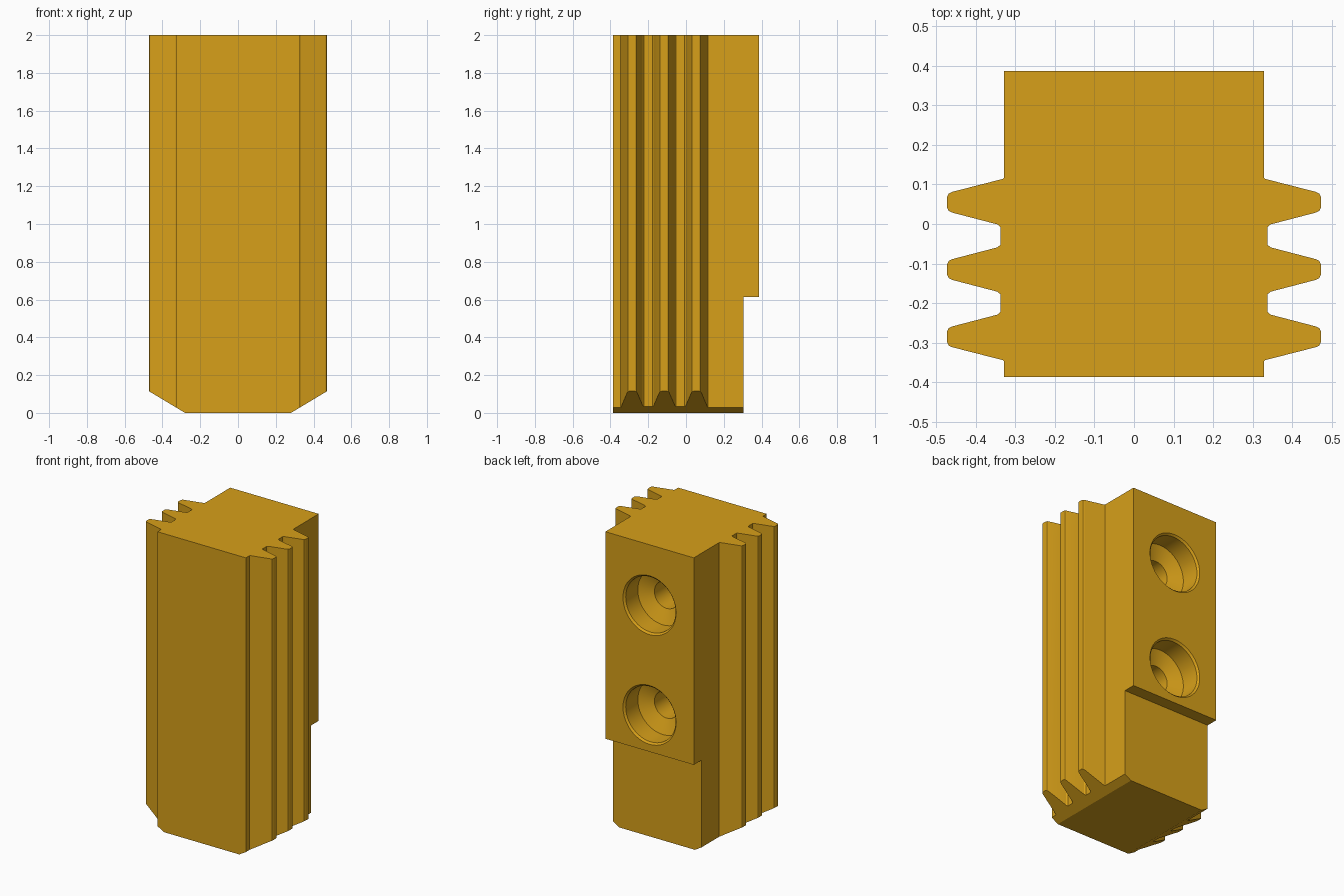
import bpy, bmesh, math
from mathutils import Vector

if "Cube" in bpy.data.objects:
    bpy.data.objects.remove(bpy.data.objects["Cube"])

H, D = 2.0, 0.386          # height, half depth
STEP_Y, STEP_Z = 0.305, 0.613


def new_object(name, bm):
    bmesh.ops.recalc_face_normals(bm, faces=bm.faces)
    me = bpy.data.meshes.new(name)
    bm.to_mesh(me)
    bm.free()
    ob = bpy.data.objects.new(name, me)
    bpy.context.collection.objects.link(ob)
    return ob


# Right half outline: three rounded teeth along the side
tooth = [(0.337, -0.063), (0.345, -0.056), (0.460, -0.026), (0.468, -0.022), (0.472, -0.014)]
side = [(0.328, -D), (0.328, -0.347)]
for i, cy in enumerate((-0.285, -0.115, 0.055)):
    t = [(x, cy + y) for x, y in tooth + [(x, -y) for x, y in reversed(tooth)]]
    if i == 0:
        t = [(0.331, -0.344)] + t[2:]
    if i == 2:
        t = t[:-2] + [(0.331, 0.114)]
    side += t
side += [(0.328, 0.117), (0.328, D)]
outline = side + [(-x, y) for x, y in reversed(side)]

# Toothed block
bm = bmesh.new()
base = bm.faces.new([bm.verts.new((x, y, 0)) for x, y in outline])
ext = bmesh.ops.extrude_face_region(bm, geom=[base])
bmesh.ops.translate(bm, vec=(0, 0, H),
                    verts=[v for v in ext["geom"] if isinstance(v, bmesh.types.BMVert)])

# Sloped cuts on both lower sides
for s in (-1, 1):
    n = Vector((s * 0.115, 0, -0.192))
    cut = bmesh.ops.bisect_plane(bm, geom=bm.verts[:] + bm.edges[:] + bm.faces[:],
                                 plane_co=(s * 0.28, 0, 0), plane_no=n, clear_outer=True)
    edges = [e for e in cut["geom_cut"] if isinstance(e, bmesh.types.BMEdge)]
    bmesh.ops.edgeloop_fill(bm, edges=edges)
block = new_object("jaw_block", bm)

# Cutter for the step in the lower back
bm = bmesh.new()
bmesh.ops.create_cube(bm, size=1)
bmesh.ops.scale(bm, vec=(2, 1, 1), verts=bm.verts)
bmesh.ops.translate(bm, vec=(0, STEP_Y + 0.5, STEP_Z - 0.5), verts=bm.verts)
cutters = [new_object("step_cutter", bm)]


def hole_cutter(name, z, seg=48):
    """Stepped bolt hole: (radius, depth) rings lofted along -y."""
    rings = [(0.207, -0.01), (0.197, 0.0), (0.185, 0.012), (0.185, 0.14),
             (0.09, 0.18), (0.09, 0.42)]
    bm = bmesh.new()
    loops = [[bm.verts.new((r * math.cos(a), D - d, z + r * math.sin(a)))
              for a in (2 * math.pi * k / seg for k in range(seg))] for r, d in rings]
    for a, b in zip(loops, loops[1:]):
        for k in range(seg):
            j = (k + 1) % seg
            bm.faces.new((a[k], a[j], b[j], b[k]))
    bm.faces.new(loops[0])
    bm.faces.new(loops[-1])
    return new_object(name, bm)


# Two bolt holes in the back
cutters += [hole_cutter("upper_hole_cutter", 1.595), hole_cutter("lower_hole_cutter", 0.86)]

bpy.context.view_layer.objects.active = block
for c in cutters:
    m = block.modifiers.new(c.name, 'BOOLEAN')
    m.operation, m.solver, m.object = 'DIFFERENCE', 'EXACT', c
    bpy.ops.object.modifier_apply(modifier=m.name)
    bpy.data.objects.remove(c)

# Golden finish and smooth holes
mat = bpy.data.materials.new("golden")
mat.diffuse_color = (0.68, 0.35, 0.01, 1)
mat.use_nodes = True
mat.node_tree.nodes["Principled BSDF"].inputs["Base Color"].default_value = mat.diffuse_color
block.data.materials.clear()
block.data.materials.append(mat)
block.select_set(True)
bpy.ops.object.shade_smooth_by_angle(angle=math.radians(12))
